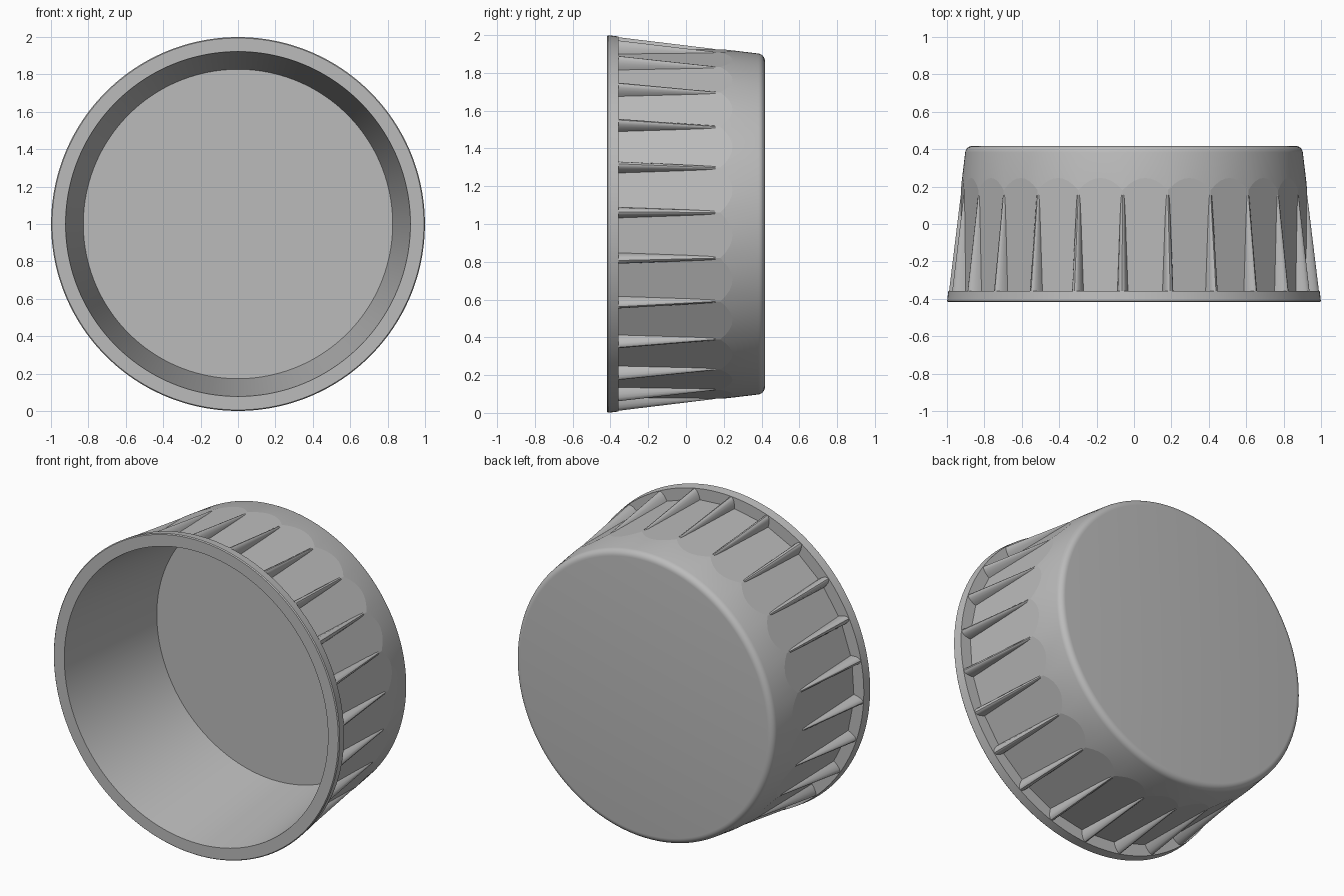
import bpy, bmesh, math

if "Cube" in bpy.data.objects:
    bpy.data.objects.remove(bpy.data.objects["Cube"])

RIBS, SEG = 24, 8
COLS = RIBS * SEG
START = math.radians(3.75)            # angle of the first rib
STEP = 2 * math.pi / RIBS
Y0, Y1 = -0.418, 0.418                # open rim and closed end
LEDGE, FLAT = -0.358, 0.919           # end of rim band, distance of flats from the axis
SLOPE = 0.122


def cone(y):
    return 1.0 - SLOPE * (y - Y0)


def point(r, y, a):
    return (r * math.cos(a), y, 1 + r * math.sin(a))


grey = bpy.data.materials.new("grey plastic")
grey.diffuse_color = (0.5, 0.5, 0.5, 1)
grey.use_nodes = True
grey.node_tree.nodes["Principled BSDF"].inputs["Base Color"].default_value = grey.diffuse_color


def finish(bm, name):
    bmesh.ops.recalc_face_normals(bm, faces=bm.faces)
    mesh = bpy.data.meshes.new(name)
    bm.to_mesh(mesh)
    bm.free()
    ob = bpy.data.objects.new(name, mesh)
    bpy.context.collection.objects.link(ob)
    mesh.materials.append(grey)
    bpy.ops.object.select_all(action='DESELECT')
    ob.select_set(True)
    bpy.context.view_layer.objects.active = ob
    bpy.ops.object.shade_smooth_by_angle(angle=math.radians(30))
    return ob


# Rounded edge of the closed end
FIL = 0.04
fillet = []
for i in range(7):
    t = math.radians(7 + 83 * i / 6)
    cy = Y1 - FIL
    cr = cone(cy) - FIL
    fillet.append((cr + FIL * math.cos(t), cy + FIL * math.sin(t)))


def column(c):
    """Section through the cap at one angle, from inner floor around to closed end."""
    phi = ((c % SEG) / SEG - 0.5) * STEP
    r = FLAT / math.cos(phi)                  # flat panel
    y = Y0 + (1 - r) / SLOPE                  # where the flat runs out into the cone
    return [(0.827, 0.37), (0.922, Y0), (0.994, Y0), (cone(Y0 + 0.006), Y0 + 0.006),
            (cone(LEDGE), LEDGE), (r, LEDGE), (r, y)] + fillet


# Cap body with flat grip panels
bm = bmesh.new()
cols = []
for c in range(COLS):
    a = START + c * STEP / SEG
    cols.append([bm.verts.new(point(r, y, a)) for r, y in column(c)])
for c in range(COLS):
    p, q = cols[c], cols[(c + 1) % COLS]
    for i in range(len(p) - 1):
        bm.faces.new((p[i], p[i + 1], q[i + 1], q[i]))
bm.faces.new([p[0] for p in cols])            # inner floor
bm.faces.new([p[-1] for p in cols])           # closed end
for c in range(COLS):                         # crisp borders of the panels
    p, q = cols[c], cols[(c + 1) % COLS]
    bm.edges.get((p[6], q[6])).smooth = False
    if c % SEG == 0:
        bm.edges.get((p[5], p[6])).smooth = False
finish(bm, "cap_body")

# Tapered round-topped ribs between the panels
bm = bmesh.new()
N = 10
for k in range(RIBS):
    a = START + k * STEP
    ca, sa = math.cos(a), math.sin(a)
    rings = []
    for y, w in ((LEDGE - 0.01, 0.029), (0.155, 0.011)):
        base, ring = 0.917, []
        h = cone(y) - 0.002 - base
        for i in range(N + 1):
            t = math.pi * i / N
            u, r = w * math.cos(t), base + h * math.sin(t)
            ring.append(bm.verts.new((r * ca - u * sa, y, 1 + r * sa + u * ca)))
        rings.append(ring)
    f, b = rings
    for i in range(N):
        bm.faces.new((f[i], f[i + 1], b[i + 1], b[i]))
    bm.faces.new((f[0], b[0], b[N], f[N]))
    bm.faces.new(f)
    bm.faces.new(b)
finish(bm, "grip_ribs")
